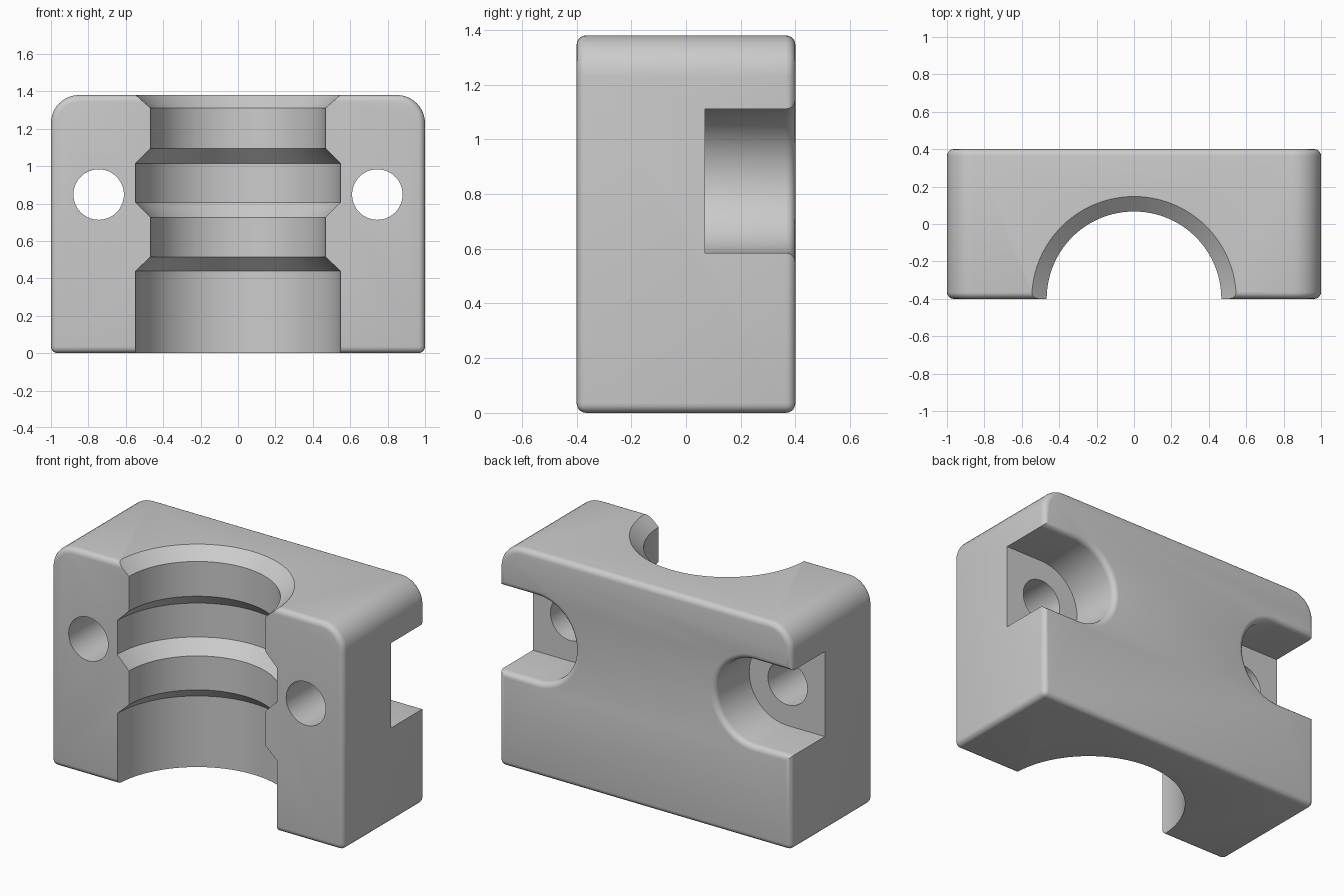
import bpy, bmesh, math
from mathutils import Vector

if "Cube" in bpy.data.objects:
    bpy.data.objects.remove(bpy.data.objects["Cube"])

HEIGHT, DEPTH, FILLET = 1.38, 0.4, 0.035
HOLE_X, HOLE_Z, HOLE_R = 0.745, 0.848, 0.135
SLOT_R, SLOT_FLOOR = 0.263, 0.07

grey = bpy.data.materials.new("light grey")
grey.diffuse_color = (0.6, 0.6, 0.6, 1)
grey.use_nodes = True
grey.node_tree.nodes["Principled BSDF"].inputs["Base Color"].default_value = grey.diffuse_color


def finish(name, bm):
    bmesh.ops.recalc_face_normals(bm, faces=bm.faces)
    mesh = bpy.data.meshes.new(name)
    bm.to_mesh(mesh)
    bm.free()
    mesh.materials.append(grey)
    ob = bpy.data.objects.new(name, mesh)
    bpy.context.collection.objects.link(ob)
    return ob


def loft(name, rings):
    """Closed solid through a list of rings with equal point counts."""
    bm = bmesh.new()
    loops = [[bm.verts.new(p) for p in ring] for ring in rings]
    n = len(loops[0])
    for a, b in zip(loops, loops[1:]):
        for i in range(n):
            j = (i + 1) % n
            bm.faces.new((a[i], a[j], b[j], b[i]))
    bm.faces.new(loops[0])
    bm.faces.new(loops[-1])
    return finish(name, bm)


def cut(body, cutter):
    mod = body.modifiers.new("cut", 'BOOLEAN')
    mod.operation, mod.solver, mod.object = 'DIFFERENCE', 'EXACT', cutter
    bpy.context.view_layer.objects.active = body
    bpy.ops.object.modifier_apply(modifier=mod.name)
    bpy.data.objects.remove(cutter)


# Block with large top corner radii and small fillets on all other edges
bm = bmesh.new()
bmesh.ops.create_cube(bm, size=1)
for v in bm.verts:
    v.co = Vector((v.co.x * 2, v.co.y * 2 * DEPTH, (v.co.z + 0.5) * HEIGHT))
top = [e for e in bm.edges if all(v.co.z > 1 and abs(v.co.x) > 0.9 for v in e.verts)
       and abs(e.verts[0].co.y - e.verts[1].co.y) > 0.1]
bmesh.ops.bevel(bm, geom=top, offset=0.15, offset_type='OFFSET', segments=10,
                profile=0.5, affect='EDGES')
sharp = [e for e in bm.edges if e.calc_face_angle(0) > 0.6]
bmesh.ops.bevel(bm, geom=sharp, offset=FILLET, offset_type='OFFSET', segments=5,
                profile=0.5, affect='EDGES')
body = finish("clamp_block", bm)

# Stepped half bore open to the front
WIDE, NARROW = 0.547, 0.467
steps = [(-0.1, WIDE), (0.44, WIDE), (0.515, NARROW), (0.725, NARROW), (0.805, WIDE),
         (1.015, WIDE), (1.095, NARROW), (1.31, NARROW), (1.38, WIDE), (1.45, 0.627)]
N = 96
cut(body, loft("bore_cutter", [
    [(r * math.cos(2 * math.pi * i / N), -DEPTH + r * math.sin(2 * math.pi * i / N), z)
     for i in range(N)] for z, r in steps]))


def slot_ring(side, y, r):
    """Half-round slot outline running out through the side wall."""
    pts = [(side * 1.2, y, HOLE_Z + r)]
    for i in range(33):
        a = math.pi / 2 + math.pi * i / 32
        pts.append((side * (HOLE_X + r * math.cos(a)), y, HOLE_Z + r * math.sin(a)))
    return pts + [(side * 1.2, y, HOLE_Z - r)]


# Back slots with rounded rims, and the bolt holes through their floors
for side in (-1, 1):
    rings = [slot_ring(side, SLOT_FLOOR, SLOT_R)]
    for i in range(6):
        t = math.pi / 2 * i / 5
        rings.append(slot_ring(side, DEPTH - FILLET + FILLET * math.sin(t),
                               SLOT_R + FILLET * (1 - math.cos(t))))
    rings.append(slot_ring(side, DEPTH + 0.1, SLOT_R + FILLET))
    cut(body, loft("slot_cutter", rings))
    cut(body, loft("hole_cutter", [
        [(side * HOLE_X + HOLE_R * math.cos(2 * math.pi * i / 48), y,
          HOLE_Z + HOLE_R * math.sin(2 * math.pi * i / 48)) for i in range(48)]
        for y in (-0.6, 0.3)]))

bpy.ops.object.select_all(action='DESELECT')
body.select_set(True)
bpy.context.view_layer.objects.active = body
bpy.ops.object.shade_smooth_by_angle(angle=math.radians(30))
